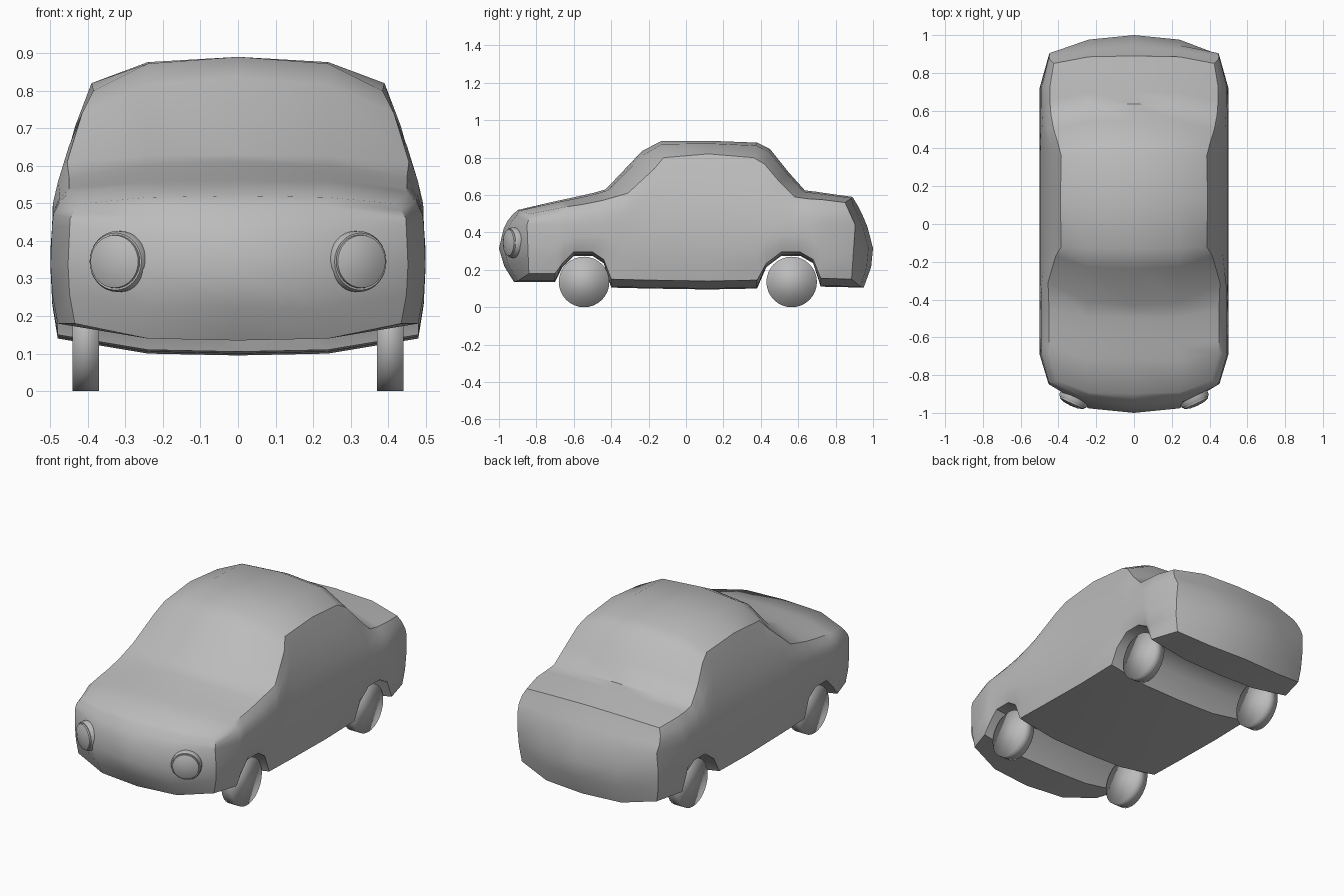
import bpy, bmesh, math
from mathutils import Vector, Matrix

if "Cube" in bpy.data.objects:
    bpy.data.objects.remove(bpy.data.objects["Cube"])

grey = bpy.data.materials.new("light_grey")
grey.diffuse_color = (0.5, 0.5, 0.5, 1)
grey.use_nodes = True
grey.node_tree.nodes["Principled BSDF"].inputs["Base Color"].default_value = grey.diffuse_color


def finish(name, bm, angle=None):
    bmesh.ops.recalc_face_normals(bm, faces=bm.faces[:])
    mesh = bpy.data.meshes.new(name)
    bm.to_mesh(mesh)
    bm.free()
    mesh.materials.append(grey)
    ob = bpy.data.objects.new(name, mesh)
    bpy.context.collection.objects.link(ob)
    bpy.ops.object.select_all(action='DESELECT')
    ob.select_set(True)
    bpy.context.view_layer.objects.active = ob
    if angle:
        bpy.ops.object.shade_smooth_by_angle(angle=math.radians(angle))
    else:
        bpy.ops.object.shade_smooth()
    return ob


# Body stations: underside y, z | top centre y, z | top edge y, x, z
STATIONS = [
    (-.92, .135, -.90, .52, -.83, .41, .50),
    (-.70, .135, -.72, .562, -.68, .45, .53),
    (-.66, .215, -.66, .575, -.62, .45, .54),
    (-.60, .275, -.59, .59, -.55, .45, .55),
    (-.50, .275, -.50, .61, -.45, .45, .57),
    (-.44, .235, -.43, .63, -.31, .455, .61),
    (-.40, .105, -.235, .835, -.17, .415, .74),
    (-.20, .10, -.13, .89, -.12, .385, .80),
    (.12, .095, .12, .89, .12, .39, .82),
    (.38, .10, .38, .88, .36, .385, .80),
    (.43, .215, .45, .845, .42, .40, .765),
    (.51, .275, .55, .72, .50, .425, .67),
    (.61, .275, .635, .625, .58, .44, .59),
    (.68, .235, .70, .617, .65, .445, .58),
    (.72, .11, .76, .608, .73, .445, .575),
    (.95, .105, .89, .59, .85, .425, .56),
]
SHOULDER = Vector((.495, 0, .44))


def half_section(i):
    """Points from the underside centre round the right side to the top centre."""
    yb, zb, yc, zc, ye, xe, ze = STATIONS[i]
    end = {0: .905, len(STATIONS) - 1: .9}.get(i, 1)
    yl = {0: -.84, len(STATIONS) - 1: .885}.get(i, yb)
    lip = .045 if zb < .2 else .02
    low = Vector((.48 * end, yl, zb + lip))
    top = Vector((xe, ye, ze))
    mid = Vector((SHOULDER.x * end, (yl + ye) / 2, SHOULDER.z))
    if i == 0:
        mid.y = -.85
    if end == .9:
        mid.y = .905
    pts = [Vector((0, yb, zb)), Vector((.24, yb + (yl - yb) * .25, zb + .005)), low]
    for t in (.3, .6):
        p = low.lerp(mid, t)
        p.x += .01
        pts.append(p)
    pts.append(mid)
    for t in (.35, .7):
        p = mid.lerp(top, t)
        p.x += .012
        pts.append(p)
    inner = top.lerp(Vector((0, yc, zc)), .5)
    inner.x, inner.z = .24, zc - (zc - ze) * .2
    inner.y = yc + (ye - yc) * .12
    return pts + [top, inner, Vector((0, yc, zc))]


# Lofted body shell
bm = bmesh.new()
rings = []
for i in range(len(STATIONS)):
    half = half_section(i)
    loop = half + [Vector((-p.x, p.y, p.z)) for p in half[-2:0:-1]]
    rings.append([bm.verts.new(p) for p in loop])
n = len(rings[0])
for a, b in zip(rings, rings[1:]):
    for k in range(n):
        bm.faces.new((a[k], a[(k + 1) % n], b[(k + 1) % n], b[k]))


# Bulging nose and tail: centre column given as y, z, one row per side level
def end_panel(ring, column, s):
    rows = [[ring[2], ring[1], ring[0], ring[n - 1], ring[n - 2]]]
    for j, (y, z) in enumerate(column):
        r, l = ring[3 + j], ring[n - 3 - j]
        rows.append([r] + [bm.verts.new((x, y - s * abs(x) * .1, z)) for x in (.24, 0, -.24)] + [l])
    rows.append([ring[8], ring[9], ring[10], ring[11], ring[12]])
    for a, b in zip(rows, rows[1:]):
        for k in range(4):
            bm.faces.new((a[k], a[k + 1], b[k + 1], b[k]))


end_panel(rings[0], [(-.972, .22), (-1.0, .315), (-.975, .42), (-.955, .46), (-.93, .492)], -1)
end_panel(rings[-1], [(.99, .215), (1.0, .315), (.97, .43), (.945, .49), (.92, .54)], 1)
finish("body", bm, 38)

# Wheels
for side, sx in (("left", -1), ("right", 1)):
    for end, y in (("front", -.545), ("rear", .565)):
        bm = bmesh.new()
        m = Matrix.Translation((sx * .405, y, .135)) @ Matrix.Rotation(math.pi / 2, 4, 'Y')
        bmesh.ops.create_cone(bm, cap_ends=True, segments=32, radius1=.135,
                              radius2=.135, depth=.07, matrix=m)
        finish(f"{end}_wheel_{side}", bm)

# Headlights: lens and stepped rim spun round an outward-turned axis
PROFILE = [(0, .036), (.04, .033), (.07, .022), (.071, .014), (.076, .014),
           (.081, .004), (.081, -.022), (0, -.03)]
for side, sx in (("left", -1), ("right", 1)):
    bm = bmesh.new()
    vs = [bm.verts.new((r, 0, h)) for r, h in PROFILE]
    es = [bm.edges.new(e) for e in zip(vs, vs[1:])]
    bmesh.ops.spin(bm, geom=vs + es, cent=(0, 0, 0), axis=(0, 0, 1),
                   angle=math.tau, steps=32)
    bmesh.ops.remove_doubles(bm, verts=bm.verts[:], dist=.0005)
    turn = Vector((sx * .42, -.9, 0)).to_track_quat('Z', 'Y').to_matrix().to_4x4()
    bm.transform(Matrix.Translation((sx * .32, -.93, .345)) @ turn)
    finish(f"headlight_{side}", bm, 35)
